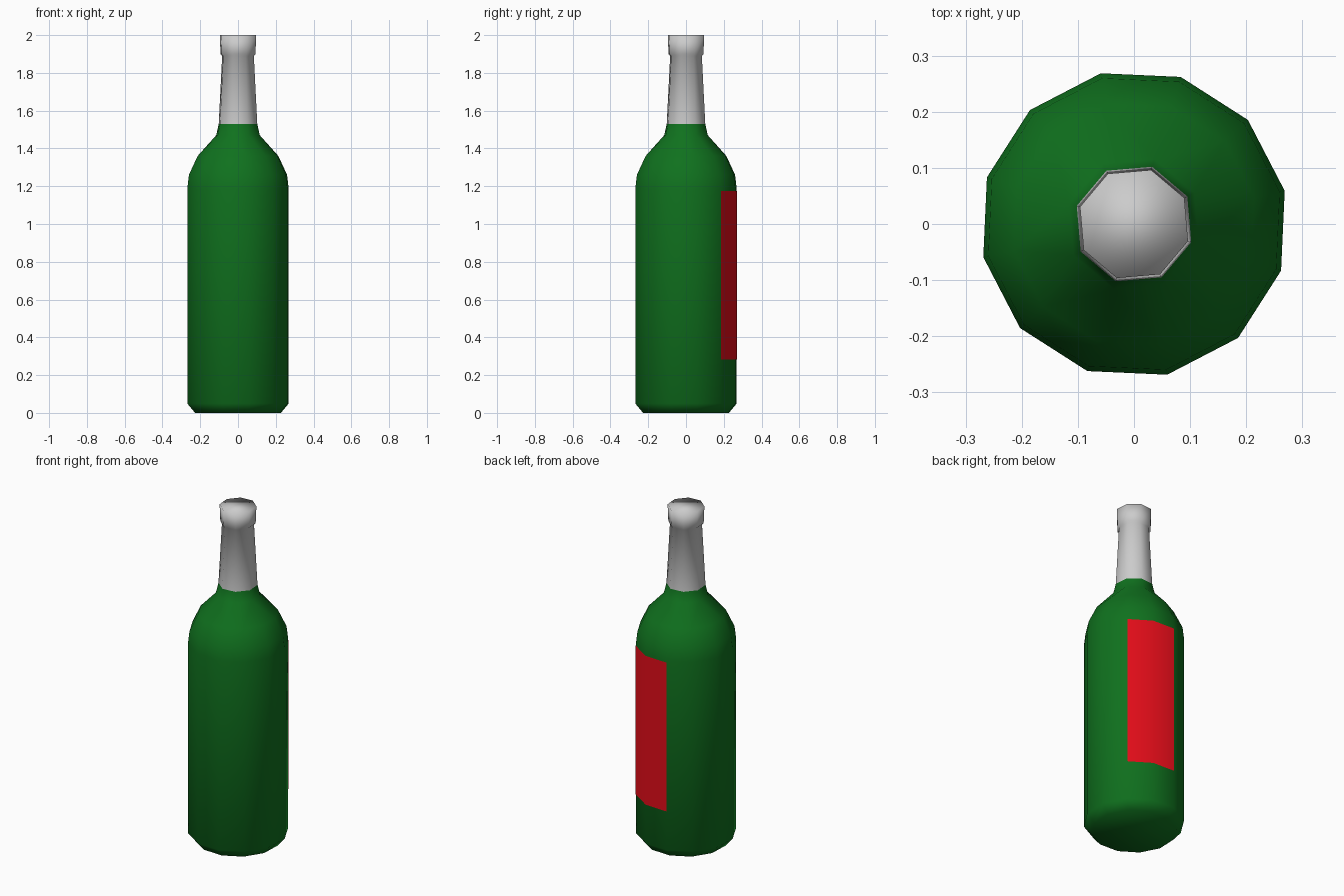
import bpy, bmesh, math

if "Cube" in bpy.data.objects:
    bpy.data.objects.remove(bpy.data.objects["Cube"])

START = math.radians(72.4)  # shared corner of the 12- and 8-sided rings


def material(name, color):
    m = bpy.data.materials.new(name)
    m.diffuse_color = color
    m.use_nodes = True
    m.node_tree.nodes["Principled BSDF"].inputs["Base Color"].default_value = m.diffuse_color
    return m


def finish(name, bm, mat):
    bmesh.ops.recalc_face_normals(bm, faces=bm.faces)
    mesh = bpy.data.meshes.new(name)
    bm.to_mesh(mesh)
    bm.free()
    mesh.materials.append(mat)
    mesh.shade_smooth()
    obj = bpy.data.objects.new(name, mesh)
    bpy.context.collection.objects.link(obj)
    return obj


def ring(bm, r, z, n):
    step = 2 * math.pi / n
    return [bm.verts.new((r * math.cos(START + i * step), r * math.sin(START + i * step), z))
            for i in range(n)]


def zip_rings(bm, a, b):
    """Join two rings, also when their side counts differ."""
    i = j = 0
    n, m = len(a), len(b)
    while i < n or j < m:
        di, dj = (i + 1) * m, (j + 1) * n
        ni, nj = i + (di <= dj), j + (dj <= di)
        corners = [a[i % n]]
        if ni > i:
            corners.append(a[ni % n])
        if nj > j:
            corners.append(b[nj % m])
        corners.append(b[j % m])
        bm.faces.new(corners)
        i, j = ni, nj


def lathe(name, profile, mat, cap_bottom=False, cap_top=False):
    bm = bmesh.new()
    rings = [ring(bm, *p) for p in profile]
    for a, b in zip(rings, rings[1:]):
        zip_rings(bm, a, b)
    if cap_bottom:
        bm.faces.new(rings[0])
    if cap_top:
        bm.faces.new(rings[-1])
    return finish(name, bm, mat)


green = material("green_glass", (0.005, 0.165, 0.013, 1))
red = material("red_label", (0.80, 0.004, 0.01, 1))
grey = material("grey_foil", (0.66, 0.66, 0.66, 1))

# Glass body: radius, height, sides
lathe("bottle_body", [(0.233, 0, 12), (0.275, 0.05, 12), (0.275, 1.185, 12),
                      (0.266, 1.26, 12), (0.219, 1.36, 12),
                      (0.121, 1.47, 8), (0.107, 1.53, 8)], green, cap_bottom=True)

# Foil-covered neck with lip
lathe("neck_foil", [(0.107, 1.53, 8), (0.088, 1.89, 8), (0.097, 1.9, 8),
                    (0.101, 2.0, 8)], grey, cap_top=True)

# Label wrapped over two body facets at the back
bm = bmesh.new()
columns = []
for k in (-1, 0, 1):
    t = START + k * math.pi / 6
    columns.append([bm.verts.new((0.276 * math.cos(t), 0.276 * math.sin(t), z))
                    for z in (0.282, 1.175)])
for a, b in zip(columns, columns[1:]):
    bm.faces.new((a[0], b[0], b[1], a[1]))
label = finish("label", bm, red)
# Make the label face outward
if label.data.polygons[0].normal.y < 0:
    label.data.flip_normals()
